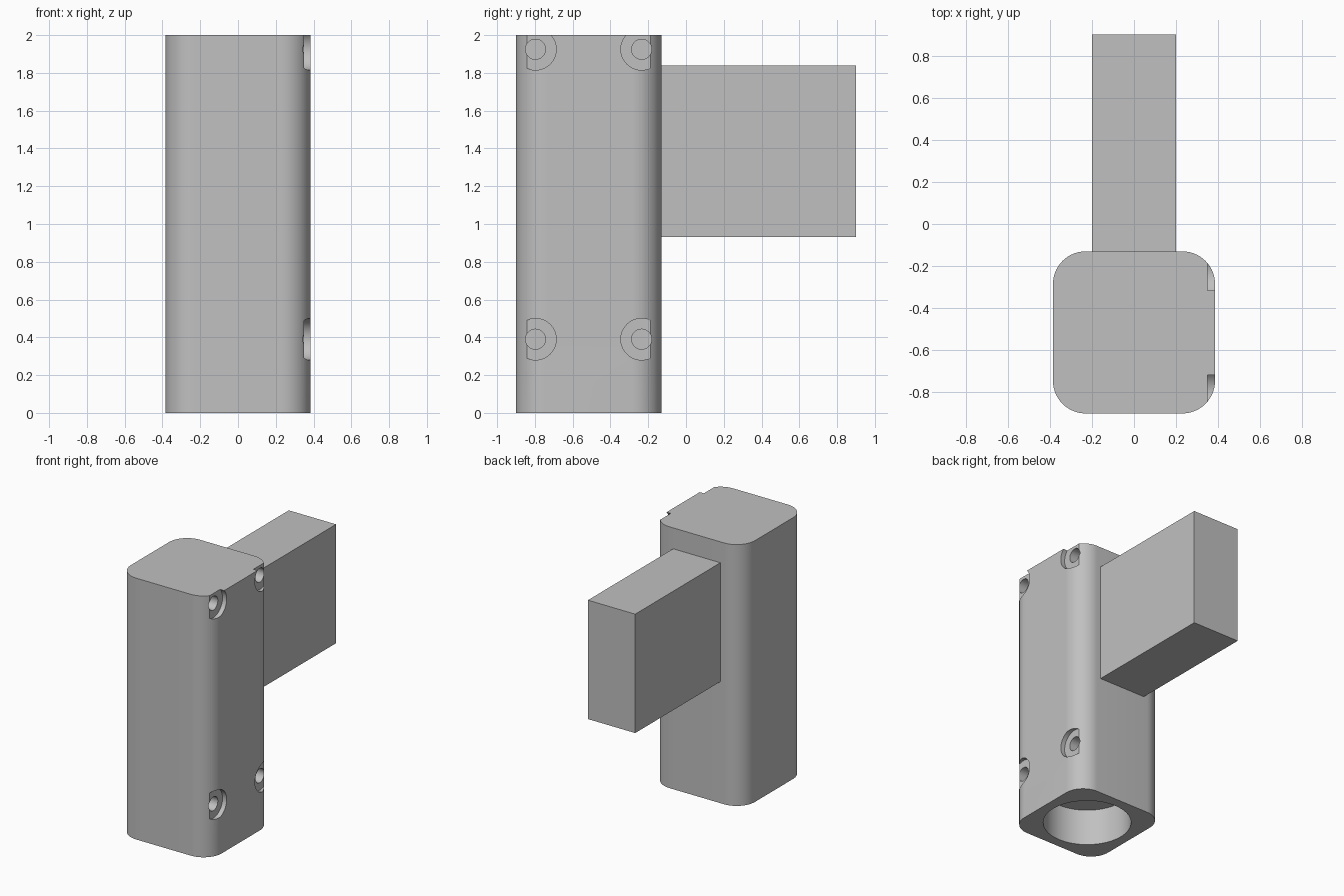
import bpy, bmesh, math
from mathutils import Matrix, Vector

cube = bpy.data.objects.get("Cube")
if cube:
    bpy.data.objects.remove(cube, do_unlink=True)

grey = bpy.data.materials.new("light grey")
grey.use_nodes = True
colour = (0.53, 0.53, 0.53, 1)
grey.diffuse_color = colour
grey.node_tree.nodes["Principled BSDF"].inputs["Base Color"].default_value = colour

HALF = 0.385       # half width of the post
POST_Y = -0.515    # centre of the post
HEIGHT = 2.0


def finish(name, bm):
    mesh = bpy.data.meshes.new(name)
    bm.to_mesh(mesh)
    bm.free()
    mesh.materials.append(grey)
    obj = bpy.data.objects.new(name, mesh)
    bpy.context.collection.objects.link(obj)
    return obj


def box(name, low, high):
    low, high = Vector(low), Vector(high)
    bm = bmesh.new()
    bmesh.ops.create_cube(bm, size=1, matrix=Matrix.Translation((low + high) / 2)
                          @ Matrix.Diagonal((high - low).to_4d()))
    return finish(name, bm)


def cylinder(name, centre, radius, length, axis="Z"):
    bm = bmesh.new()
    turn = Matrix.Rotation(math.pi / 2, 4, "Y") if axis == "X" else Matrix()
    bmesh.ops.create_cone(bm, cap_ends=True, segments=64, radius1=radius, radius2=radius,
                          depth=length, matrix=Matrix.Translation(centre) @ turn)
    return finish(name, bm)


def cut(target, cutter):
    cutter.hide_render = True
    mod = target.modifiers.new("cut", "BOOLEAN")
    mod.operation = "DIFFERENCE"
    mod.solver = "EXACT"
    mod.object = cutter
    bpy.context.view_layer.objects.active = target
    bpy.ops.object.modifier_apply(modifier=mod.name)
    bpy.data.objects.remove(cutter, do_unlink=True)


# Post with rounded upright edges
post = box("post", (-HALF, POST_Y - HALF, 0), (HALF, POST_Y + HALF, HEIGHT))
bm = bmesh.new()
bm.from_mesh(post.data)
upright = [e for e in bm.edges if abs(e.verts[0].co.z - e.verts[1].co.z) > 1]
bmesh.ops.bevel(bm, geom=upright, offset=0.155, segments=14, profile=0.5, affect="EDGES")
bm.to_mesh(post.data)
bm.free()

# Socket in the underside
cut(post, cylinder("socket_cutter", (0, POST_Y, 0.08), 0.31, 0.4))

# Screw holes with wide recesses on the left side
for y in (-0.797, -0.235):
    for z in (0.39, 1.925):
        cut(post, cylinder("recess_cutter", (0.45, y, z), 0.11, 0.2, "X"))
        cut(post, cylinder("hole_cutter", (0.2, y, z), 0.053, 0.6, "X"))

bpy.ops.object.select_all(action="DESELECT")
post.select_set(True)
bpy.context.view_layer.objects.active = post
bpy.ops.object.shade_smooth_by_angle(angle=math.radians(30))

# Rectangular arm at the back
box("arm", (-0.2, POST_Y + HALF, 0.93), (0.2, 0.9, 1.84))
